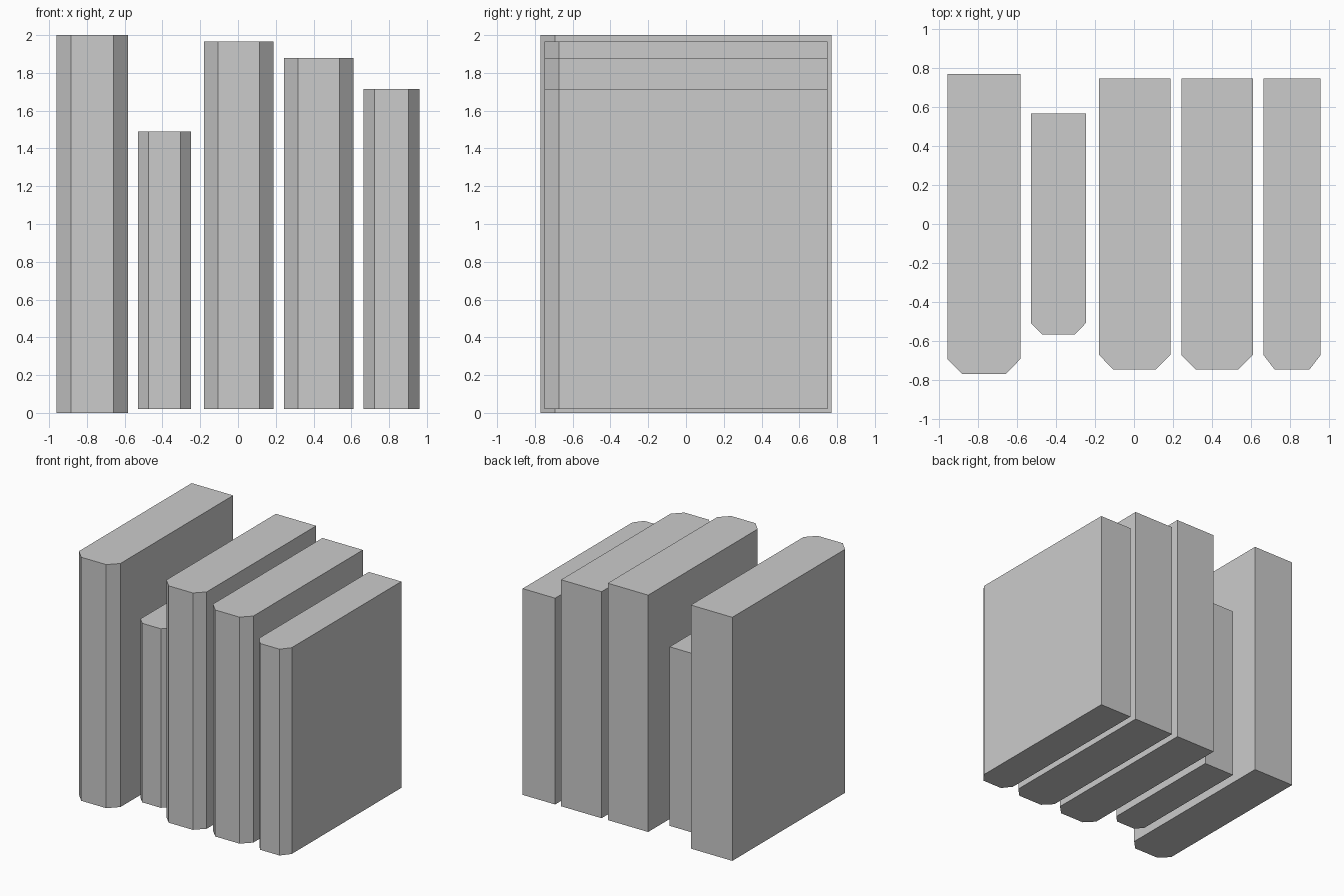
import bpy, bmesh

if "Cube" in bpy.data.objects:
    bpy.data.objects.remove(bpy.data.objects["Cube"])


def make_book(name, x0, x1, depth, z0, z1, cx, cy):
    """Upright block whose two front vertical edges are chamfered into a spine."""
    h = depth / 2
    profile = [(x0, h), (x0, -h + cy), (x0 + cx, -h), (x1 - cx, -h), (x1, -h + cy), (x1, h)]
    bm = bmesh.new()
    base = bm.faces.new([bm.verts.new((x, y, z0)) for x, y in profile])
    top = bmesh.ops.extrude_face_region(bm, geom=[base], use_keep_orig=True)["geom"]
    verts = [v for v in top if isinstance(v, bmesh.types.BMVert)]
    bmesh.ops.translate(bm, verts=verts, vec=(0, 0, z1 - z0))
    bmesh.ops.recalc_face_normals(bm, faces=bm.faces)
    mesh = bpy.data.meshes.new(name)
    bm.to_mesh(mesh)
    bm.free()
    obj = bpy.data.objects.new(name, mesh)
    bpy.context.collection.objects.link(obj)


# Row of books: x range, depth, z range, chamfer width and depth
books = [
    ("book_tall", -0.96, -0.583, 1.54, 0.0, 2.0, 0.075, 0.077),
    ("book_small", -0.529, -0.248, 1.134, 0.02, 1.49, 0.056, 0.057),
    ("book_middle", -0.18, 0.187, 1.496, 0.02, 1.965, 0.074, 0.075),
    ("book_medium", 0.243, 0.611, 1.496, 0.02, 1.88, 0.074, 0.075),
    ("book_narrow", 0.665, 0.96, 1.496, 0.02, 1.714, 0.058, 0.075),
]
for book in books:
    make_book(*book)
